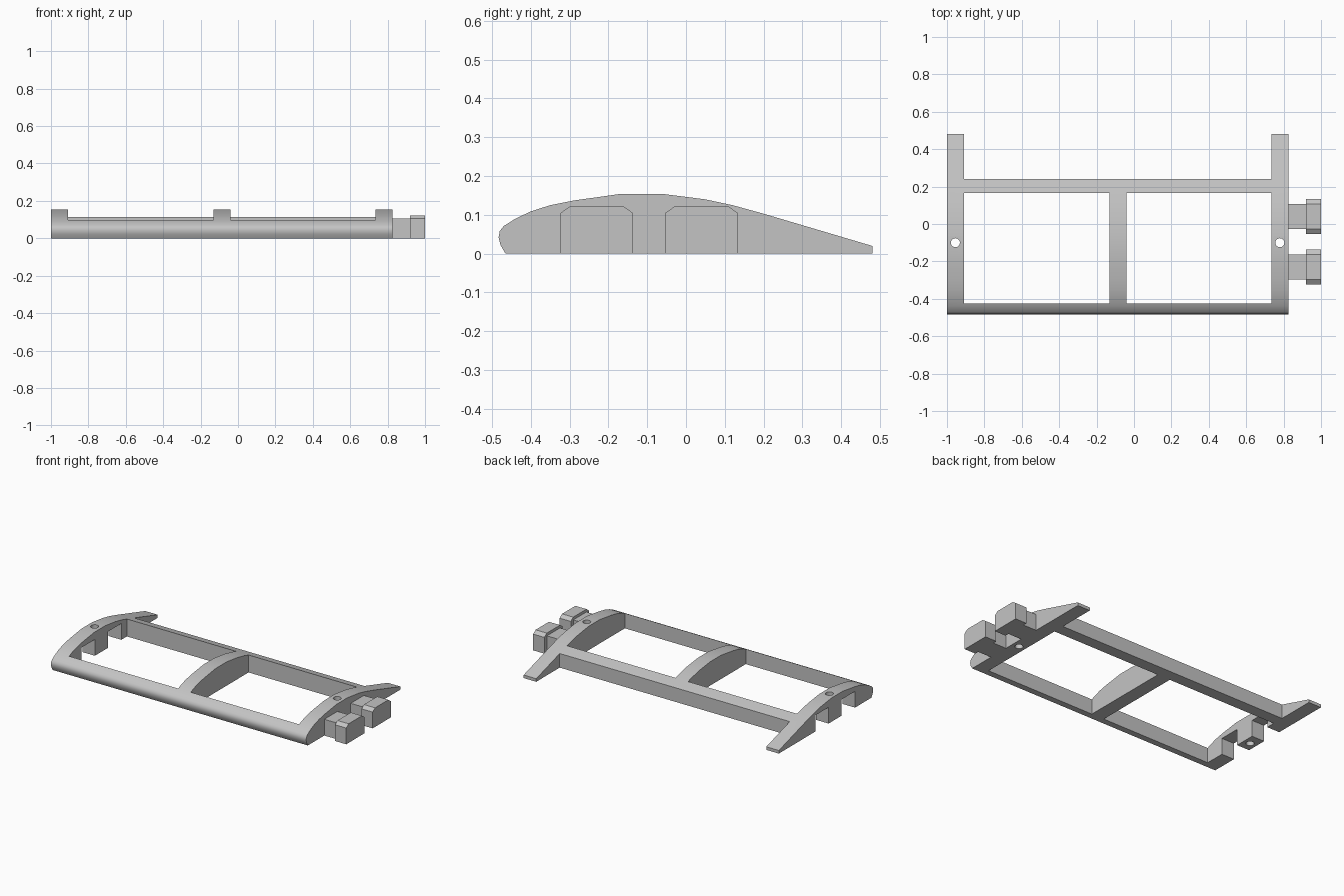
import bpy
import bmesh
import math
from mathutils import Vector

cube = bpy.data.objects.get("Cube")
if cube:
    bpy.data.objects.remove(cube, do_unlink=True)

grey = bpy.data.materials.new("light grey")
grey.use_nodes = True
colour = (0.55, 0.55, 0.55, 1)
grey.diffuse_color = colour
grey.node_tree.nodes["Principled BSDF"].inputs["Base Color"].default_value = colour


def prism(name, profile, x0, x1):
    """Extrude a (y, z) profile along x."""
    bm = bmesh.new()
    face = bm.faces.new([bm.verts.new((x0, y, z)) for y, z in profile])
    ext = bmesh.ops.extrude_face_region(bm, geom=[face])
    moved = [v for v in ext["geom"] if isinstance(v, bmesh.types.BMVert)]
    bmesh.ops.translate(bm, verts=moved, vec=Vector((x1 - x0, 0, 0)))
    bmesh.ops.recalc_face_normals(bm, faces=bm.faces)
    mesh = bpy.data.meshes.new(name)
    bm.to_mesh(mesh)
    bm.free()
    mesh.materials.append(grey)
    obj = bpy.data.objects.new(name, mesh)
    bpy.context.collection.objects.link(obj)
    return obj


def box(name, x0, x1, y0, y1, z0, z1):
    return prism(name, [(y0, z0), (y1, z0), (y1, z1), (y0, z1)], x0, x1)


def activate(obj):
    bpy.ops.object.select_all(action="DESELECT")
    obj.select_set(True)
    bpy.context.view_layer.objects.active = obj


def cut(target, cutter):
    mod = target.modifiers.new("cut", "BOOLEAN")
    mod.operation = "DIFFERENCE"
    mod.solver = "EXACT"
    mod.object = cutter
    activate(target)
    bpy.ops.object.modifier_apply(modifier=mod.name)
    bpy.data.objects.remove(cutter, do_unlink=True)


# Wing frame: full aerofoil block
AEROFOIL = [(-0.465, 0), (-0.478, 0.022), (-0.483, 0.042), (-0.48, 0.058),
            (-0.47, 0.071), (-0.44, 0.09), (-0.4, 0.109), (-0.35, 0.125),
            (-0.29, 0.137), (-0.24, 0.144), (-0.17, 0.154), (-0.06, 0.154),
            (0.05, 0.14), (0.12, 0.125), (0.2, 0.103), (0.48, 0.02), (0.48, 0)]
LEFT_END = 0.825
frame = prism("wing_frame", AEROFOIL, -1, LEFT_END)

# Windows between ribs, and the open rear bay behind the spar
for x0, x1 in ((-0.91, -0.13), (-0.04, 0.735)):
    cut(frame, box("window_cutter", x0, x1, -0.425, 0.165, -0.1, 0.3))
cut(frame, box("rear_cutter", -0.91, 0.735, 0.24, 0.6, -0.1, 0.3))

# Sockets through the right rib, matching the pegs
PEG_CENTRES = (-0.23, 0.04)
for y in PEG_CENTRES:
    cut(frame, box("socket_cutter", -1.1, -0.9, y - 0.068, y + 0.068, -0.1, 0.105))

# Pin holes through both end ribs
for x in (-0.955, 0.78):
    bpy.ops.mesh.primitive_cylinder_add(vertices=32, radius=0.024, depth=0.6,
                                        location=(x, -0.1, 0.1))
    cut(frame, bpy.context.object)

activate(frame)
bpy.ops.object.shade_smooth_by_angle(angle=math.radians(30))

# Pegs on the left rib: narrow neck and wider chamfered head
for label, y in zip(("front", "rear"), PEG_CENTRES):
    box(label + "_peg_neck", LEFT_END - 0.005, 0.925, y - 0.067, y + 0.067, 0, 0.105)
    half, top = 0.093, 0.068
    outline = [(y - half, 0), (y + half, 0), (y + half, 0.105),
               (y + top, 0.123), (y - top, 0.123), (y - half, 0.105)]
    prism(label + "_peg_head", outline, 0.92, 1)
